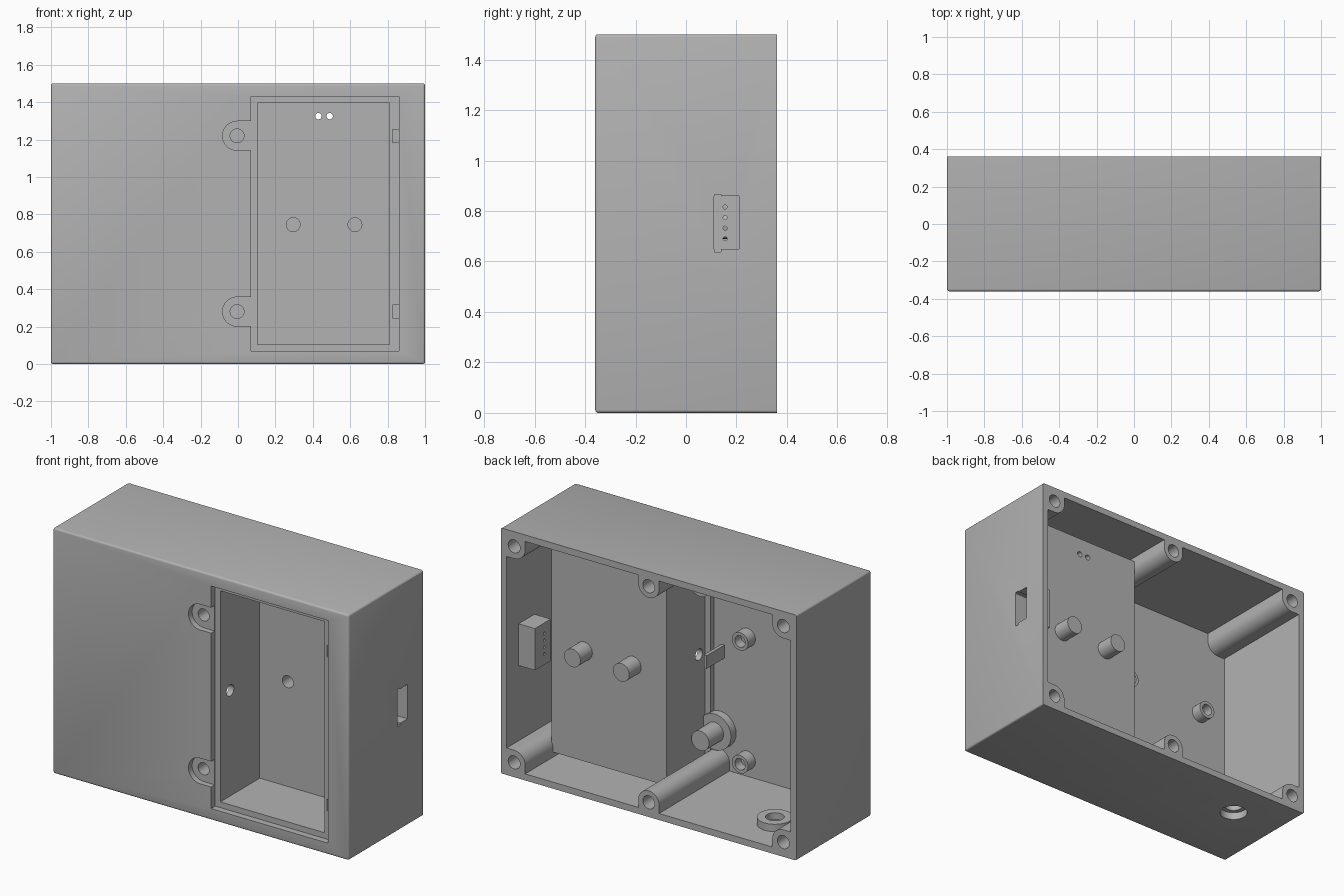
import bpy, bmesh
from math import sin, cos, pi, radians
from mathutils import Vector

if "Cube" in bpy.data.objects:
    bpy.data.objects.remove(bpy.data.objects["Cube"])

grey = bpy.data.materials.new("plain grey plastic")
grey.use_nodes = True
grey.diffuse_color = (0.45, 0.45, 0.45, 1)
grey.node_tree.nodes["Principled BSDF"].inputs["Base Color"].default_value = (0.45, 0.45, 0.45, 1)

parts, cutters = [], []


def finish(bm, name, cut):
    bmesh.ops.recalc_face_normals(bm, faces=bm.faces)
    mesh = bpy.data.meshes.new(name)
    bm.to_mesh(mesh)
    bm.free()
    obj = bpy.data.objects.new(name, mesh)
    bpy.context.collection.objects.link(obj)
    mesh.materials.append(grey)
    obj.hide_render = cut
    (cutters if cut else parts).append(obj)
    return obj


def box(name, x, y, z, cut=False, bevel=0):
    """Box from (low, high) pairs; bevel rounds every edge off the back face."""
    bm = bmesh.new()
    bmesh.ops.create_cube(bm, size=1)
    for v in bm.verts:
        v.co = [r[0] if c < 0 else r[1] for c, r in zip(v.co, (x, y, z))]
    if bevel:
        edges = [e for e in bm.edges if min(v.co.y for v in e.verts) < 0]
        bmesh.ops.bevel(bm, geom=edges, offset=bevel, segments=3, profile=0.5, affect='EDGES')
    return finish(bm, name, cut)


def prism(name, profile, span, axis="y", cut=False):
    """Extrude a 2D profile along an axis, over the given span."""
    place = {"x": lambda a, b, t: (t, a, b),
             "y": lambda a, b, t: (a, t, b),
             "z": lambda a, b, t: (a, b, t)}[axis]
    bm = bmesh.new()
    face = bm.faces.new([bm.verts.new(place(a, b, span[0])) for a, b in profile])
    out = bmesh.ops.extrude_face_region(bm, geom=[face])
    shift = Vector(place(0, 0, span[1] - span[0]))
    bmesh.ops.translate(bm, vec=shift,
                        verts=[g for g in out["geom"] if isinstance(g, bmesh.types.BMVert)])
    return finish(bm, name, cut)


def arc(a, b, r, start, end, n):
    return [(a + r * cos(start + (end - start) * i / n),
             b + r * sin(start + (end - start) * i / n)) for i in range(n + 1)]


def rod(name, a, b, r, span, axis="y", cut=False):
    return prism(name, arc(a, b, r, 0, 2 * pi, 32)[:-1], span, axis, cut)


# Outer shell, open at the back
shell = box("enclosure_shell", (-1, 1), (-0.36, 0.36), (0, 1.5), bevel=0.012)
interior = box("interior_cutter", (-0.96, 0.96), (-0.32, 0.5), (0.04, 1.46), True)
cutters.remove(interior)

# Battery pocket with a stepped lid recess
box("lid_lip", (0.035, 0.895), (-0.335, -0.285), (0.035, 1.462))
box("battery_pocket", (0.07, 0.845), (-0.31, 0.09), (0.07, 1.43))
box("recess_cutter", (0.07, 0.86), (-0.5, -0.32), (0.07, 1.43), True)
box("cavity_cutter", (0.105, 0.81), (-0.45, 0.06), (0.105, 1.395), True)
rod("wire_hole_cutter", -0.225, 0.75, 0.035, (0.05, 0.13), "x", True)
for x in (0.43, 0.49):
    rod("light_hole_cutter", x, 1.325, 0.017, (0.03, 0.12), cut=True)

# Hollow contact pins behind the pocket
for x in (0.295, 0.625):
    rod("contact_pin", x, 0.745, 0.055, (0.07, 0.205))
    rod("contact_hole_cutter", x, 0.745, 0.037, (0.03, 0.17), cut=True)

# Latch slots and screw lugs of the lid
for z in (0.28, 1.22):
    box("latch_cutter", (0.825, 0.86), (-0.33, -0.295), (z - 0.035, z + 0.035), True)
    rod("lug_disc", -0.005, z, 0.11, (-0.335, -0.27))
    rod("lug_pin", -0.005, z, 0.06, (-0.28, -0.13))
    lug = [(0.08, z - 0.078)] + arc(-0.005, z, 0.078, 1.5 * pi, 0.5 * pi, 16) + [(0.08, z + 0.078)]
    prism("lug_cutter", lug, (-0.42, -0.325), cut=True)
    rod("lug_hole_cutter", -0.005, z, 0.037, (-0.4, -0.17), cut=True)

# Cover screw posts: four corners and two mid-span
for sz in (-1, 1):
    for sx in (-1, 0, 1):
        if sx:
            half = arc(0.91, 0.66, 0.075, 1.5 * pi, pi, 12)
            shape = [(0.965, 0.585)] + half + [(0.835, 0.715), (0.965, 0.715)]
        else:
            shape = [(-0.07, 0.715)] + arc(0, 0.66, 0.07, pi, 2 * pi, 24) + [(0.07, 0.715)]
        shape = [(a * (sx or 1), 0.75 + b * sz) for a, b in shape]
        prism("screw_post", shape, (-0.33, 0.36))
        rod("screw_hole_cutter", 0.91 * sx, 0.75 + 0.66 * sz, 0.04, (0.05, 0.42), cut=True)

# Circuit board standoffs
for x in (-0.19, -0.77):
    for z in (0.14, 0.89):
        rod("board_standoff", x, z, 0.055, (-0.335, -0.25))
        rod("standoff_hole_cutter", x, z, 0.035, (-0.31, -0.2), cut=True)

# Small wire rib beside the pocket
box("wire_rib", (-0.035, -0.015), (-0.335, -0.15), (0.72, 0.8))

# Cable gland in the floor
rod("cable_gland", -0.675, 0.105, 0.1, (0.03, 0.085), "z")
rod("gland_recess_cutter", -0.675, 0.105, 0.08, (-0.05, 0.045), "z", True)
rod("gland_hole_cutter", -0.675, 0.105, 0.052, (-0.06, 0.15), "z", True)

# Side connector housing with socket, key notches and pin holes
box("connector_housing", (0.85, 0.97), (0.092, 0.245), (0.625, 0.88))
box("socket_cutter", (0.885, 1.1), (0.11, 0.21), (0.65, 0.86), True)
box("notch_cutter", (0.89, 1.09), (0.112, 0.138), (0.638, 0.866), True)
for i in range(4):
    rod("pin_hole_cutter", 0.155, 0.69 + 0.042 * i, 0.008, (0.82, 0.9), "x", True)


def bounds(obj):
    cs = [v.co for v in obj.data.vertices]
    return [(min(c[i] for c in cs), max(c[i] for c in cs)) for i in range(3)]


def overlap(a, b):
    return all(p[0] < q[1] and q[0] < p[1] for p, q in zip(bounds(a), bounds(b)))


def carve(obj, tools):
    bpy.ops.object.select_all(action='DESELECT')
    bpy.context.view_layer.objects.active = obj
    obj.select_set(True)
    for tool in tools:
        mod = obj.modifiers.new("cut", 'BOOLEAN')
        mod.operation, mod.solver, mod.object = 'DIFFERENCE', 'EXACT', tool
        bpy.ops.object.modifier_apply(modifier=mod.name)
    bpy.ops.object.shade_smooth_by_angle(angle=radians(30))


# Cut every part with the cutters that reach it
bpy.context.view_layer.update()
for part in parts:
    tools = [c for c in cutters if overlap(part, c)]
    if part is shell:
        skip = ("light", "wire", "contact", "latch", "standoff", "pin_hole", "screw")
        tools = [interior] + [c for c in tools if not c.name.startswith(skip)]
    carve(part, tools)

for tool in cutters + [interior]:
    bpy.data.objects.remove(tool)
